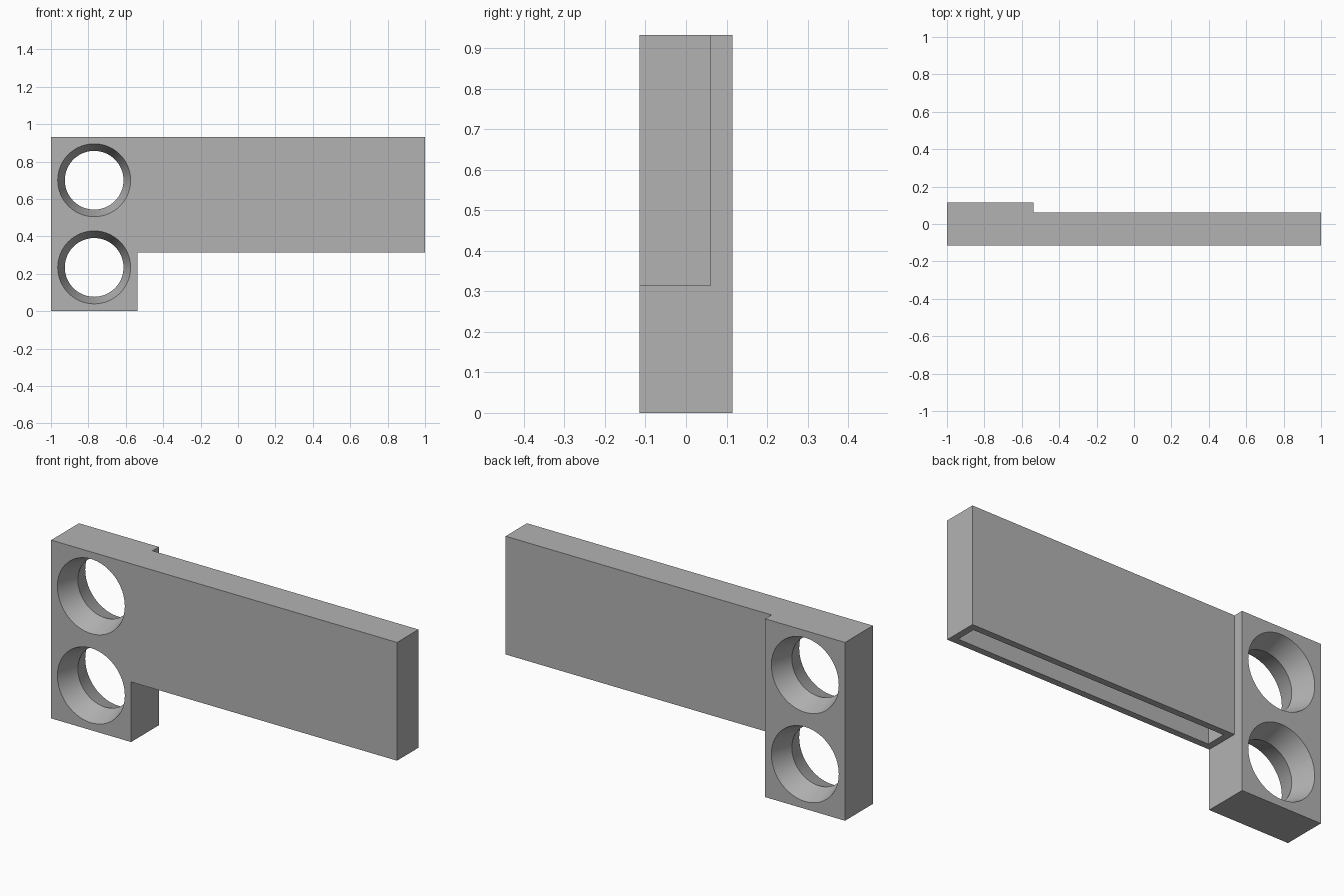
import bpy
import bmesh
import math
from mathutils import Matrix, Vector

cube = bpy.data.objects.get("Cube")
if cube:
    bpy.data.objects.remove(cube, do_unlink=True)

# Main dimensions
FRONT, PLATE_BACK, BACK = -0.115, 0.062, 0.115
LEFT_END, RIGHT_END, STEP_X = 1.0, -1.0, -0.538
TOP, PLATE_BOTTOM = 0.932, 0.314
WALL = 0.035
HOLE_X, HOLE_HEIGHTS = -0.769, (0.234, 0.7)
RIM_RADIUS, WAIST_RADIUS = 0.195, 0.157

grey = bpy.data.materials.new("plain grey")
grey.use_nodes = True
colour = (0.45, 0.45, 0.45, 1)
grey.diffuse_color = colour
grey.node_tree.nodes["Principled BSDF"].inputs["Base Color"].default_value = colour


def add_object(name, bm):
    mesh = bpy.data.meshes.new(name)
    bmesh.ops.recalc_face_normals(bm, faces=bm.faces)
    bm.to_mesh(mesh)
    bm.free()
    mesh.materials.append(grey)
    obj = bpy.data.objects.new(name, mesh)
    bpy.context.collection.objects.link(obj)
    return obj


def box(name, low, high):
    low, high = Vector(low), Vector(high)
    bm = bmesh.new()
    place = Matrix.Translation((low + high) / 2) @ Matrix.Diagonal((*(high - low), 1))
    bmesh.ops.create_cube(bm, size=1, matrix=place)
    return add_object(name, bm)


def hourglass(name, x, z, segments=64):
    """Double cone along y, narrowest at the middle; extended past both faces."""
    extra = 0.02
    reach = BACK + extra
    wide = RIM_RADIUS + (RIM_RADIUS - WAIST_RADIUS) * extra / BACK
    bm = bmesh.new()
    rings = []
    for y, r in ((-reach, wide), (0, WAIST_RADIUS), (reach, wide)):
        angles = [math.tau * i / segments for i in range(segments)]
        rings.append([bm.verts.new((x + r * math.cos(a), y, z + r * math.sin(a)))
                      for a in angles])
    for a, b in zip(rings, rings[1:]):
        for i in range(segments):
            j = (i + 1) % segments
            bm.faces.new((a[i], a[j], b[j], b[i]))
    bm.faces.new(rings[0])
    bm.faces.new(rings[-1])
    return add_object(name, bm)


def combine(target, other, operation):
    mod = target.modifiers.new(other.name, "BOOLEAN")
    mod.operation = operation
    mod.solver = "EXACT"
    mod.object = other
    bpy.ops.object.select_all(action="DESELECT")
    bpy.context.view_layer.objects.active = target
    target.select_set(True)
    bpy.ops.object.modifier_apply(modifier=mod.name)
    bpy.data.objects.remove(other, do_unlink=True)


# Thick end block joined to the long plate
body = box("bracket_body", (RIGHT_END, FRONT, 0), (STEP_X, BACK, TOP))
plate = box("long_plate", (STEP_X - 0.02, FRONT, PLATE_BOTTOM), (LEFT_END, PLATE_BACK, TOP))
combine(body, plate, "UNION")

# Hollow inside the plate, open underneath
pocket = box("pocket_cutter",
             (STEP_X + WALL, FRONT + WALL, PLATE_BOTTOM - 0.1),
             (LEFT_END - WALL, PLATE_BACK - WALL, TOP - WALL))
combine(body, pocket, "DIFFERENCE")

# Two waisted through holes
for height in HOLE_HEIGHTS:
    combine(body, hourglass("hole_cutter", HOLE_X, height), "DIFFERENCE")

body.select_set(True)
bpy.ops.object.shade_smooth_by_angle(angle=math.radians(25))
